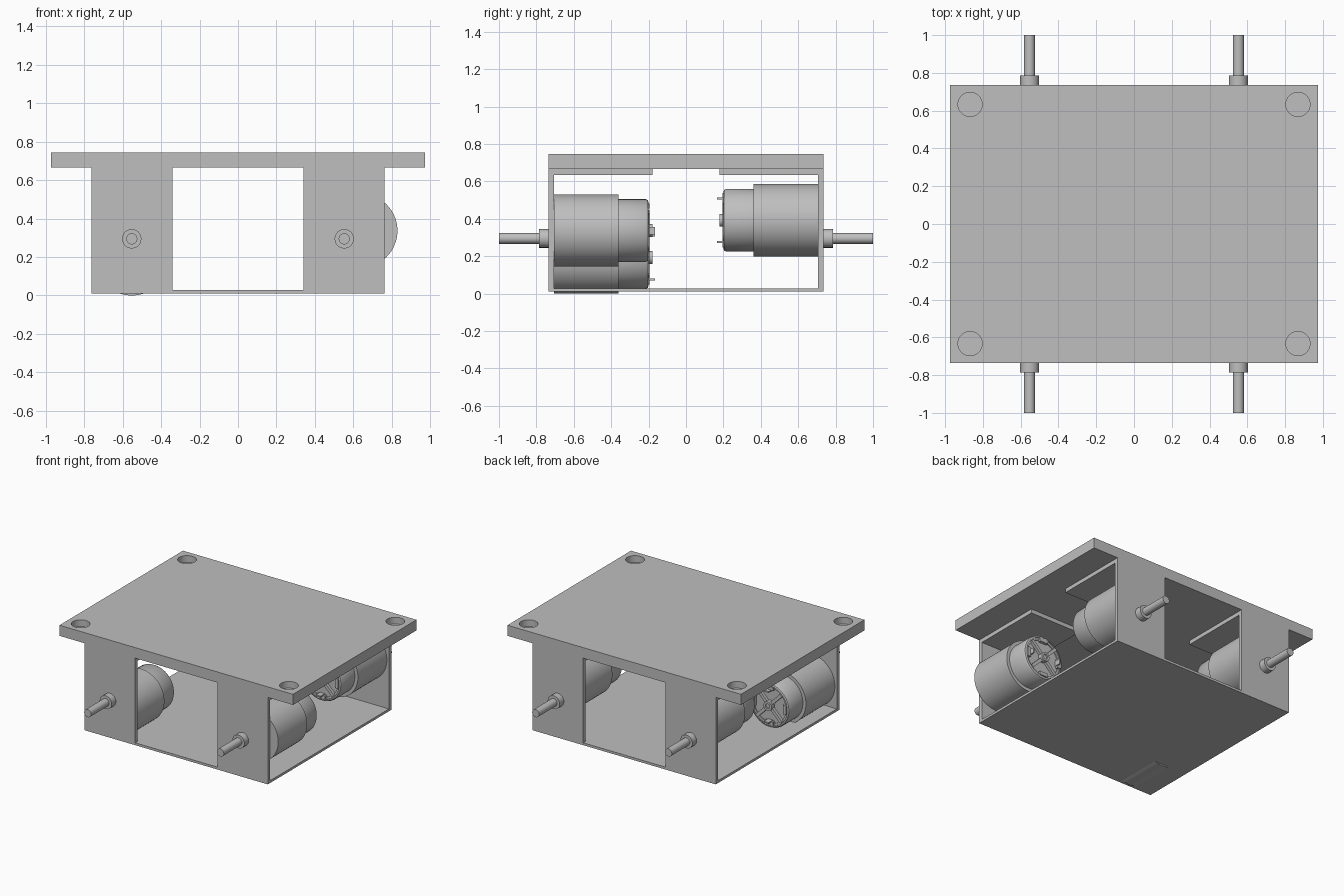
import bpy
import bmesh
import math
from mathutils import Matrix, Vector

if "Cube" in bpy.data.objects:
    bpy.data.objects.remove(bpy.data.objects["Cube"], do_unlink=True)

# Single grey finish
grey = bpy.data.materials.new("light_grey")
grey.use_nodes = True
colour = (0.52, 0.52, 0.52, 1)
grey.diffuse_color = colour
grey.node_tree.nodes["Principled BSDF"].inputs["Base Color"].default_value = colour


def finish(name, bm, smooth=False):
    bmesh.ops.recalc_face_normals(bm, faces=bm.faces)
    mesh = bpy.data.meshes.new(name)
    bm.to_mesh(mesh)
    bm.free()
    mesh.materials.append(grey)
    obj = bpy.data.objects.new(name, mesh)
    bpy.context.collection.objects.link(obj)
    if smooth:
        bpy.ops.object.select_all(action='DESELECT')
        obj.select_set(True)
        bpy.context.view_layer.objects.active = obj
        bpy.ops.object.shade_smooth_by_angle(angle=math.radians(30))
    return obj


def add_box(bm, x, y, z, turn=Matrix.Identity(4)):
    """Box between the (low, high) limits on each axis, then transformed."""
    centre = Vector([(a + b) / 2 for a, b in (x, y, z)])
    size = [abs(b - a) for a, b in (x, y, z)]
    place = turn @ Matrix.Translation(centre) @ Matrix.Diagonal((*size, 1))
    bmesh.ops.create_cube(bm, size=1, matrix=place)


def box(name, x, y, z):
    bm = bmesh.new()
    add_box(bm, x, y, z)
    return finish(name, bm)


def lathe(name, profile, x, z, side):
    """Turn (radius, y) points about an axis along y; side is the sign of y."""
    bm = bmesh.new()
    verts = [bm.verts.new((r, y * side, 0)) for r, y in profile]
    edges = [bm.edges.new(pair) for pair in zip(verts, verts[1:])]
    bmesh.ops.spin(bm, geom=verts + edges, cent=(0, 0, 0), axis=(0, 1, 0),
                   angle=math.tau, steps=64)
    bmesh.ops.remove_doubles(bm, verts=bm.verts, dist=0.0001)
    bmesh.ops.translate(bm, verts=bm.verts, vec=(x, 0, z))
    return finish(name, bm, True)


# Top plate with four blind corner holes
plate = box("top_plate", (-0.973, 0.973), (-0.735, 0.735), (0.665, 0.745))
bm = bmesh.new()
for sx in (-1, 1):
    for sy in (-1, 1):
        bmesh.ops.create_cone(bm, cap_ends=True, segments=48, radius1=0.064,
                              radius2=0.064, depth=0.12,
                              matrix=Matrix.Translation((sx * 0.868, sy * 0.633, 0.755)))
cutter = finish("hole_cutter", bm)
cutter.hide_render = True
holes = plate.modifiers.new("corner_holes", 'BOOLEAN')
holes.object = cutter
holes.solver = 'EXACT'
bpy.context.view_layer.objects.active = plate
bpy.ops.object.modifier_apply(modifier=holes.name)
bpy.data.objects.remove(cutter, do_unlink=True)

# Open box: floor, wall panels and mounting flanges
box("floor", (-0.763, 0.763), (-0.735, 0.735), (0.01, 0.028))
for sx, side_name in ((-1, "right"), (1, "left")):
    for sy, end_name in ((-1, "front"), (1, "back")):
        span = (sx * 0.342, sx * 0.763)
        box(f"{end_name}_{side_name}_wall", span,
            (sy * 0.707, sy * 0.735), (0.01, 0.665))
        box(f"{end_name}_{side_name}_flange", span,
            (sy * 0.18, sy * 0.72), (0.635, 0.665))


def motor(label, x, z, side, shaft_x, spin):
    # Gearbox and stepped motor can, with recessed rear face
    lathe(label + "_gearbox", [(0, 0.70), (0.148, 0.70), (0.148, 0.707),
                               (0.193, 0.707), (0.193, 0.362), (0, 0.362)], x, z, side)
    lathe(label + "_can", [(0, 0.37), (0.168, 0.37), (0.168, 0.215), (0.162, 0.204),
                           (0.15, 0.2), (0.15, 0.208), (0.135, 0.208),
                           (0.135, 0.216), (0, 0.216)], x, z, side)
    lathe(label + "_rear_boss", [(0, 0.22), (0.034, 0.22), (0.034, 0.18),
                                 (0.018, 0.18), (0.018, 0.19), (0, 0.19)], x, z, side)
    # Shaft and collar
    lathe(label + "_shaft", [(0, 0.7), (0.05, 0.7), (0.05, 0.785), (0.029, 0.785),
                             (0.029, 1.0), (0, 1.0)], shaft_x, 0.295, side)
    # Rear cross ribs, rim blocks and two terminals
    bm = bmesh.new()
    base = Matrix.Translation((x, 0, z)) @ Matrix.Rotation(spin, 4, 'Y')
    for i in range(4):
        turn = base @ Matrix.Rotation(i * math.pi / 2 + math.pi / 4, 4, 'Y')
        add_box(bm, (-0.012, 0.012), (side * 0.195, side * 0.22), (0.03, 0.145), turn)
        block = base @ Matrix.Rotation(i * math.pi / 2, 4, 'Y')
        add_box(bm, (-0.035, 0.035), (side * 0.195, side * 0.22), (0.118, 0.145), block)
    for s in (-1, 1):
        add_box(bm, (-0.02, 0.02), (side * 0.165, side * 0.22),
                (s * 0.112, s * 0.122), base)
    finish(label + "_rear_details", bm)


# Four motors, offset around their output shafts
motor("front_left_motor", 0.637, 0.337, -1, 0.553, math.pi / 2)
motor("front_right_motor", -0.553, 0.193, -1, -0.553, 0)
motor("back_left_motor", 0.553, 0.392, 1, 0.553, 0)
motor("back_right_motor", -0.553, 0.392, 1, -0.553, 0)
